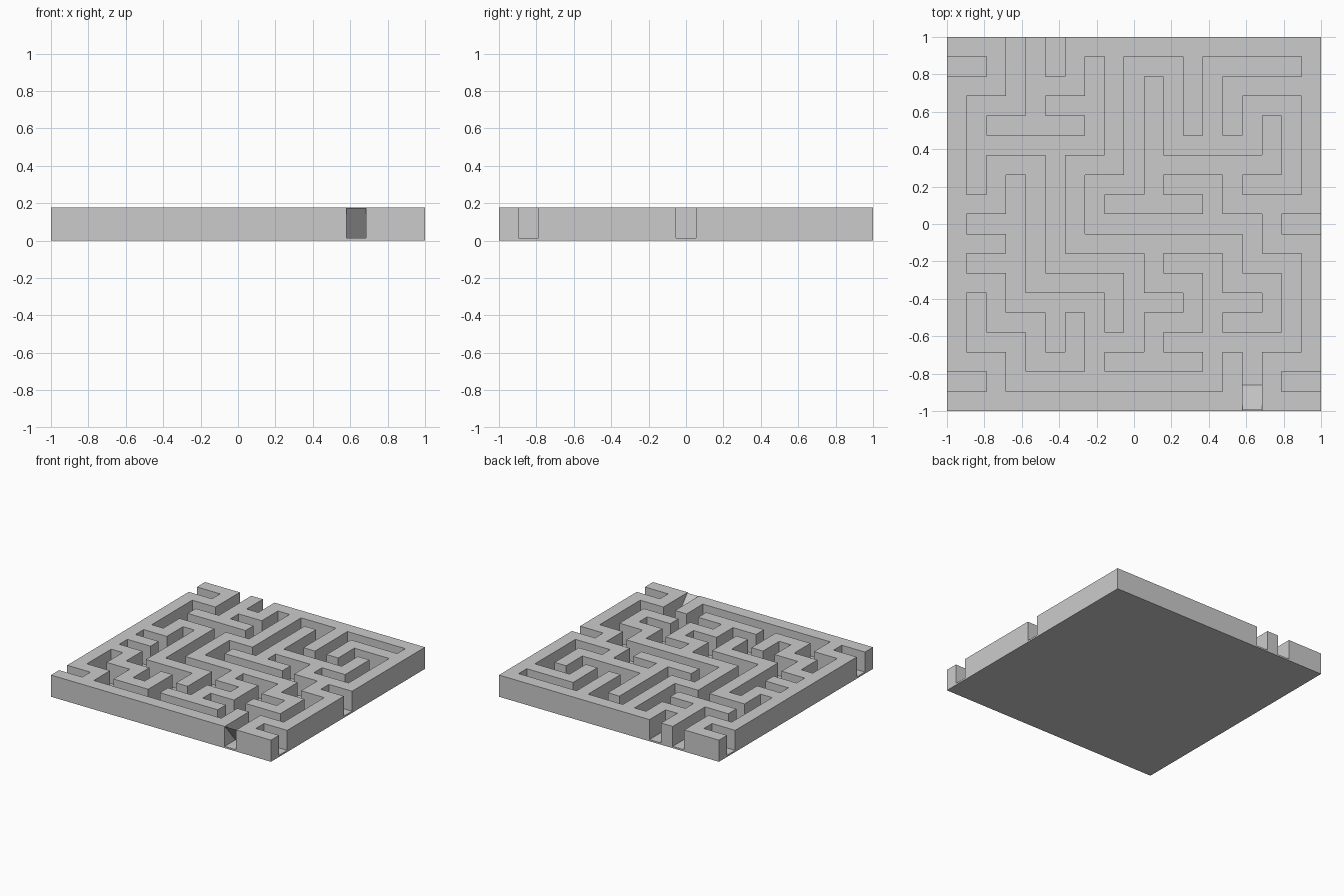
import bpy, bmesh

if "Cube" in bpy.data.objects:
    bpy.data.objects.remove(bpy.data.objects["Cube"])

N = 19                      # tiles per side
T = 2.0 / N                 # tile size
FLOOR, TOP = 0.014, 0.178   # corridor floor and wall top heights
STEP = {'U': (0, -1), 'D': (0, 1), 'L': (-1, 0), 'R': (1, 0)}

# Corridors: start tile (column,row from back left), then turns and distances
PATHS = [
    "3,0 D3 L2 D4", "1,5 R6 U4", "5,3 R2",
    "5,5 D6 R4 D4 L2", "9,13 R2", "3,7 D6 R4 D4", "5,13 D2",
    "1,9 R2", "1,11 R2",
    "1,13 D2 R2 D2 R10 U6 L2", "13,13 R2", "11,15 R6",
    "15,18 U3", "17,15 U4 L2 U2 L8 U2 R2 U6 R2 D4 R4 U2 R2 D4 L2",
    "11,7 R2 D2", "13,5 U4 R4",
    # short side pockets open to the outside
    "0,1 R1", "0,17 R1", "18,9 L1", "18,17 L1", "5,0 D1",
]


def carve(path):
    start, *moves = path.split()
    c, r = map(int, start.split(','))
    tiles = {(c, r)}
    for m in moves:
        dx, dy = STEP[m[0]]
        for _ in range(int(m[1:])):
            c, r = c + dx, r + dy
            tiles.add((c, r))
    return tiles


open_tiles = set().union(*(carve(p) for p in PATHS))


def height(c, r):
    if not (0 <= c < N and 0 <= r < N):
        return 0.0
    return FLOOR if (c, r) in open_tiles else TOP


def make_object(name, bm):
    mesh = bpy.data.meshes.new(name)
    bm.to_mesh(mesh)
    bm.free()
    ob = bpy.data.objects.new(name, mesh)
    bpy.context.collection.objects.link(ob)
    return ob


# Maze block: tile tops, then a vertical face wherever a neighbour is lower
bm = bmesh.new()


def quad(*pts):
    bm.faces.new([bm.verts.new((-1 + c * T, 1 - r * T, z)) for c, r, z in pts])


for c in range(N):
    for r in range(N):
        h = height(c, r)
        quad((c, r + 1, h), (c + 1, r + 1, h), (c + 1, r, h), (c, r, h))
        sides = {'U': ((c + 1, r), (c, r)), 'D': ((c, r + 1), (c + 1, r + 1)),
                 'L': ((c, r), (c, r + 1)), 'R': ((c + 1, r + 1), (c + 1, r))}
        for d, (a, b) in sides.items():
            low = height(c + STEP[d][0], r + STEP[d][1])
            if low < h:
                levels = [low, FLOOR, h] if low < FLOOR < h else [low, h]
                for z0, z1 in zip(levels, levels[1:]):
                    quad((*a, z0), (*b, z0), (*b, z1), (*a, z1))
        quad((c, r, 0), (c + 1, r, 0), (c + 1, r + 1, 0), (c, r + 1, 0))
bmesh.ops.remove_doubles(bm, verts=bm.verts[:], dist=1e-4)
bmesh.ops.dissolve_limit(bm, angle_limit=0.01, verts=bm.verts[:], edges=bm.edges[:])
make_object("maze_block", bm)

# Sloped flap in the front opening
bm = bmesh.new()
x0, x1 = -1 + 15 * T, -1 + 16 * T
quad_pts = [(x0, -0.995, TOP - 0.003), (x1, -0.995, TOP - 0.003),
            (x1, -0.86, FLOOR), (x0, -0.86, FLOOR)]
bm.faces.new([bm.verts.new(p) for p in quad_pts])
bm.normal_update()
if bm.faces[:][0].normal.z < 0:
    bmesh.ops.reverse_faces(bm, faces=bm.faces[:])
make_object("entrance_flap", bm)
